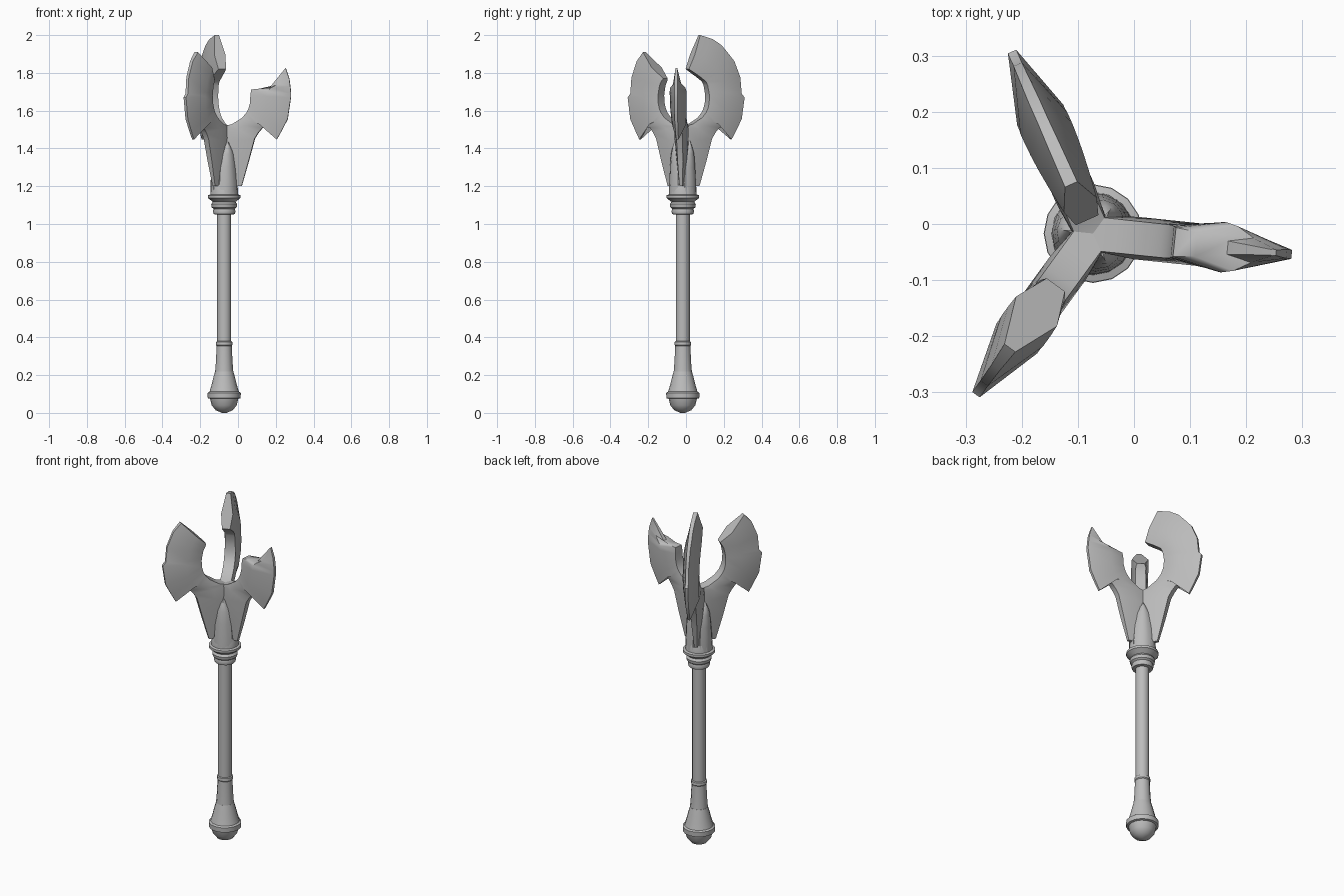
import bpy, bmesh, math

cube = bpy.data.objects.get("Cube")
if cube:
    bpy.data.objects.remove(cube, do_unlink=True)

AXIS = (-0.073, -0.017)      # shaft centre line
ARM_ANGLES = (-6, 114, 234)  # directions of the three blades

metal = bpy.data.materials.new("grey metal")
metal.use_nodes = True
GREY = (0.5, 0.5, 0.5, 1)
metal.diffuse_color = GREY
metal.node_tree.nodes["Principled BSDF"].inputs["Base Color"].default_value = GREY


def loft(name, rings, angle=0, sharp=40):
    """Skin closed rings of (radial, sideways, z) points, turned about the shaft axis."""
    bm = bmesh.new()
    c, s = math.cos(math.radians(angle)), math.sin(math.radians(angle))
    loops = [[bm.verts.new((AXIS[0] + r * c - t * s, AXIS[1] + r * s + t * c, z))
              for r, t, z in ring] for ring in rings]
    n = len(loops[0])
    for a, b in zip(loops, loops[1:]):
        for i in range(n):
            j = (i + 1) % n
            bm.faces.new((a[i], a[j], b[j], b[i]))
    bm.faces.new(loops[0])
    bm.faces.new(loops[-1])
    bmesh.ops.remove_doubles(bm, verts=bm.verts, dist=0.0002)
    bmesh.ops.recalc_face_normals(bm, faces=bm.faces)
    mesh = bpy.data.meshes.new(name)
    bm.to_mesh(mesh)
    bm.free()
    mesh.materials.append(metal)
    obj = bpy.data.objects.new(name, mesh)
    bpy.context.collection.objects.link(obj)
    bpy.ops.object.select_all(action='DESELECT')
    obj.select_set(True)
    bpy.context.view_layer.objects.active = obj
    bpy.ops.object.shade_smooth_by_angle(angle=math.radians(sharp))
    return obj


def lathe(name, profile, sides=12):
    step = 2 * math.pi / sides
    loft(name, [[(r * math.cos(i * step), r * math.sin(i * step), z)
                 for i in range(sides)] for r, z in profile])


# Turned parts, bottom to top
lathe("pommel", [(0.012, 0), (0.045, 0.014), (0.066, 0.04), (0.075, 0.075),
                 (0.087, 0.078), (0.088, 0.106), (0.078, 0.112), (0.068, 0.145),
                 (0.058, 0.185), (0.048, 0.22)], 16)
lathe("grip", [(0.048, 0.22), (0.044, 0.27), (0.04, 0.355), (0.044, 0.36),
               (0.043, 0.376), (0.036, 0.38)])
lathe("shaft", [(0.037, 0.37), (0.037, 1.06)])
lathe("collar", [(0.036, 1.05), (0.055, 1.052), (0.06, 1.066), (0.056, 1.08),
                 (0.066, 1.088), (0.069, 1.105), (0.06, 1.117), (0.074, 1.128),
                 (0.087, 1.138), (0.087, 1.152), (0.074, 1.156), (0.071, 1.2),
                 (0.06, 1.23)], 16)

# Pointed petals between the blades
for k, ang in enumerate(ARM_ANGLES):
    rings = []
    for z, w, r in ((1.15, 0.05, 0.074), (1.2, 0.05, 0.073), (1.3, 0.043, 0.069),
                    (1.37, 0.036, 0.065), (1.41, 0.02, 0.058), (1.44, 0.002, 0.048)):
        half = [(0.01, w, z), (r * 0.7, w, z), (r * 0.92, w * 0.55, z)]
        rings.append(half + [(r, 0, z)] + [(a, -b, c) for a, b, c in reversed(half)])
    loft(f"petal_{k + 1}", rings, ang + 60)

# Blade sections: inner r, inner z, outer r, outer z, half widths inner / middle / outer
STEM = [
    (0.0, 1.20, 0.093, 1.20, 0.012, 0.012, 0.008),
    (0.0, 1.33, 0.13, 1.33, 0.026, 0.026, 0.014),
    (0.0, 1.44, 0.163, 1.452, 0.032, 0.036, 0.016),
    (0.0, 1.517, 0.183, 1.484, 0.03, 0.038, 0.016),
    (0.045, 1.529, 0.205, 1.510, 0.03, 0.038, 0.015),
    (0.098, 1.562, 0.24, 1.514, 0.03, 0.038, 0.013),
    (0.122, 1.59, 0.28, 1.447, 0.03, 0.038, 0.006),
    (0.133, 1.613, 0.305, 1.492, 0.03, 0.04, 0.007),
    (0.14, 1.64, 0.338, 1.555, 0.029, 0.043, 0.008),
    (0.142, 1.68, 0.355, 1.67, 0.028, 0.045, 0.008),
]
LONG = [
    (0.139, 1.70, 0.338, 1.69, 0.028, 0.045, 0.008),
    (0.132, 1.735, 0.33, 1.777, 0.027, 0.046, 0.008),
    (0.122, 1.755, 0.295, 1.862, 0.027, 0.046, 0.009),
]
HEADS = {
    "short_blade": [
        (0.146, 1.712, 0.356, 1.69, 0.026, 0.045, 0.008),
        (0.185, 1.716, 0.352, 1.73, 0.022, 0.04, 0.008),
        (0.241, 1.72, 0.347, 1.767, 0.012, 0.022, 0.008),
        (0.318, 1.815, 0.328, 1.825, 0.005, 0.006, 0.005)],
    "tall_blade": LONG + [
        (0.108, 1.765, 0.258, 1.905, 0.027, 0.045, 0.01),
        (0.088, 1.78, 0.22, 1.947, 0.027, 0.043, 0.01),
        (0.06, 1.798, 0.17, 1.978, 0.026, 0.039, 0.011),
        (0.026, 1.82, 0.096, 2.0, 0.022, 0.032, 0.012)],
    "middle_blade": LONG + [
        (0.113, 1.77, 0.252, 1.91, 0.02, 0.045, 0.012)],
}
for (name, head), ang in zip(HEADS.items(), ARM_ANGLES):
    rings = []
    for ri, zi, ro, zo, wi, wm, wo in STEM + head:
        rm, zm = ri + (ro - ri) * 0.42, zi + (zo - zi) * 0.42
        rings.append([(ri, wi, zi), (rm, wm, zm), (ro, wo, zo),
                      (ro, -wo, zo), (rm, -wm, zm), (ri, -wi, zi)])
    loft(name, rings, ang, 45)
